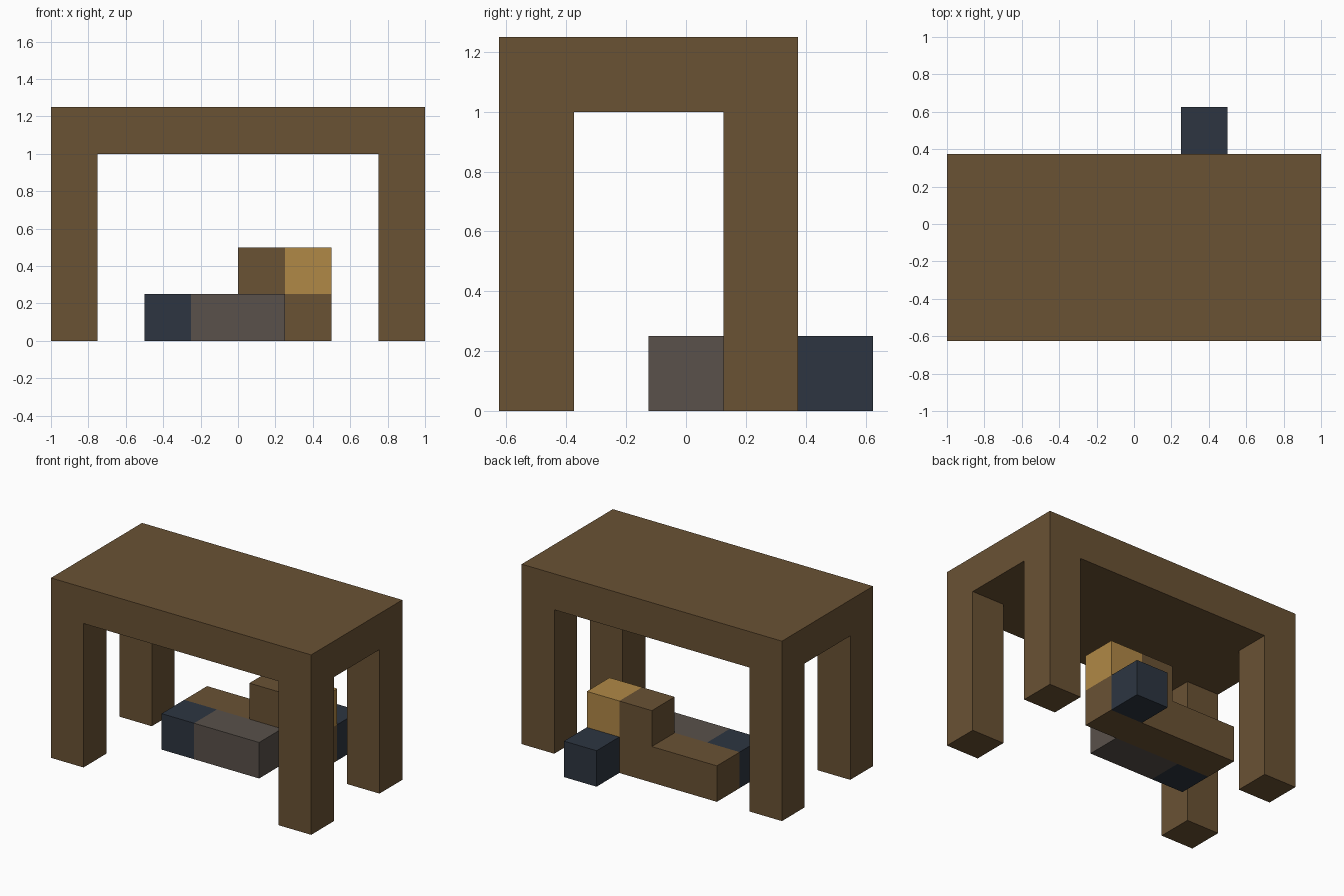
import bpy
import bmesh

U = 0.25  # block size

old = bpy.data.objects.get("Cube")
if old:
    bpy.data.objects.remove(old, do_unlink=True)


def make_material(name, rgb):
    mat = bpy.data.materials.new(name)
    mat.use_nodes = True
    colour = (*rgb, 1.0)
    mat.diffuse_color = colour
    mat.node_tree.nodes["Principled BSDF"].inputs["Base Color"].default_value = colour
    return mat


brown = make_material("brown wood", (0.144, 0.084, 0.034))
gold = make_material("golden wood", (0.434, 0.246, 0.061))
grey = make_material("warm grey", (0.100, 0.082, 0.069))
navy = make_material("dark navy", (0.026, 0.036, 0.053))


def finish(name, bm, mat):
    bmesh.ops.recalc_face_normals(bm, faces=bm.faces)
    mesh = bpy.data.meshes.new(name)
    bm.to_mesh(mesh)
    bm.free()
    mesh.materials.append(mat)
    obj = bpy.data.objects.new(name, mesh)
    bpy.context.collection.objects.link(obj)
    return obj


def box_mesh(low, high):
    bm = bmesh.new()
    bmesh.ops.create_cube(bm, size=1)
    for v in bm.verts:
        v.co = [a if c < 0 else b for a, b, c in zip(low, high, v.co)]
    return bm


def box(name, low, high, mat):
    return finish(name, box_mesh(low, high), mat)


# Table: a slab cut along the leg lines, with the corners pulled down as legs
x0, x1, y0, y1 = -4 * U, 4 * U, -2.5 * U, 1.5 * U
bm = box_mesh((x0, y0, 4 * U), (x1, y1, 5 * U))
for axis, cuts in ((0, (x0 + U, x1 - U)), (1, (y0 + U, y1 - U))):
    for cut in cuts:
        point, normal = [0, 0, 0], [0, 0, 0]
        point[axis], normal[axis] = cut, 1
        bmesh.ops.bisect_plane(bm, geom=bm.verts[:] + bm.edges[:] + bm.faces[:],
                               plane_co=point, plane_no=normal)
bm.normal_update()
corners = []
for f in bm.faces:
    c = f.calc_center_median()
    if f.normal.z < -0.5 and not x0 + U < c.x < x1 - U and not y0 + U < c.y < y1 - U:
        corners.append(f)
for f in corners:
    new = bmesh.ops.extrude_discrete_faces(bm, faces=[f])["faces"][0]
    bmesh.ops.translate(bm, verts=new.verts[:], vec=(0, 0, -4 * U))
bmesh.ops.remove_doubles(bm, verts=bm.verts[:], dist=0.0001)
bmesh.ops.dissolve_limit(bm, angle_limit=0.01, verts=bm.verts[:], edges=bm.edges[:])
finish("table", bm, brown)

# Bench: stepped side profile, extruded one block deep
profile = [(-2, 0), (2, 0), (2, 1), (1, 1), (1, 2), (0, 2), (0, 1), (-2, 1)]
bm = bmesh.new()
face = bm.faces.new([bm.verts.new((x * U, U / 2, z * U)) for x, z in profile])
side = bmesh.ops.extrude_face_region(bm, geom=[face])["geom"]
bmesh.ops.translate(bm, vec=(0, U, 0),
                    verts=[g for g in side if isinstance(g, bmesh.types.BMVert)])
finish("bench", bm, brown)

# Blocks around the bench
box("gold_block", (U, U / 2, U), (2 * U, 1.5 * U, 2 * U), gold)
box("grey_bar", (-U, -U / 2, 0), (U, U / 2, U), grey)
box("front_navy_block", (-2 * U, -U / 2, 0), (-U, U / 2, U), navy)
box("back_navy_block", (U, 1.5 * U, 0), (2 * U, 2.5 * U, U), navy)
